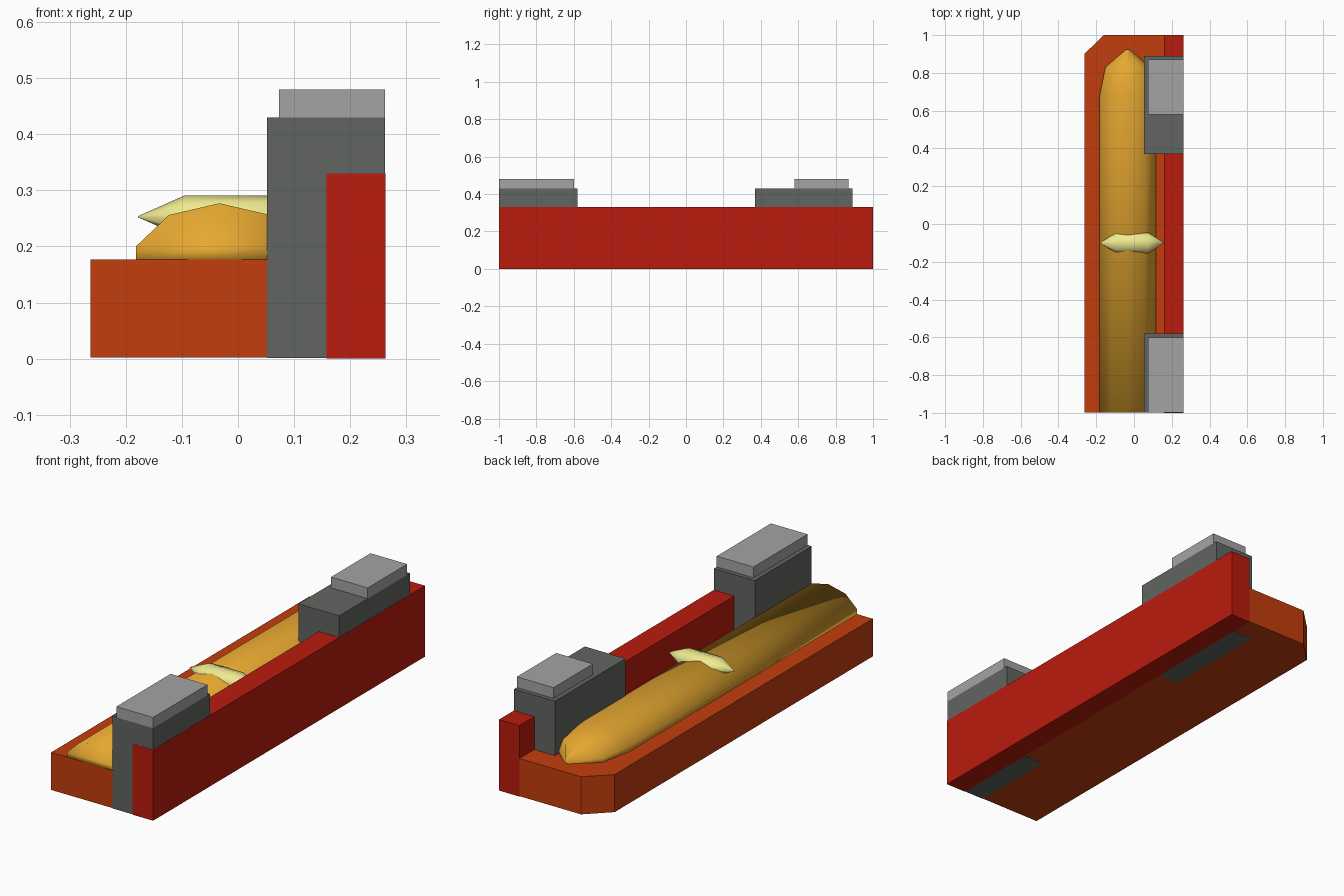
import bpy
import math

if "Cube" in bpy.data.objects:
    bpy.data.objects.remove(bpy.data.objects["Cube"])


def material(name, rgb):
    m = bpy.data.materials.new(name)
    m.diffuse_color = (*rgb, 1)
    m.use_nodes = True
    m.node_tree.nodes["Principled BSDF"].inputs["Base Color"].default_value = m.diffuse_color
    return m


RED = material("red", (0.49, 0.011, 0.004))
ORANGE = material("orange", (0.54, 0.047, 0.004))
GOLD = material("gold", (0.79, 0.39, 0.03))
CREAM = material("cream", (0.87, 0.83, 0.28))
DARK = material("dark_grey", (0.12, 0.13, 0.12))
LIGHT = material("light_grey", (0.37, 0.37, 0.37))


def make(name, verts, faces, mat, smooth=False):
    me = bpy.data.meshes.new(name)
    me.from_pydata(verts, [], faces)
    me.materials.append(mat)
    for p in me.polygons:
        p.use_smooth = smooth
    ob = bpy.data.objects.new(name, me)
    bpy.context.collection.objects.link(ob)
    return ob


def loft(name, rings, mat, smooth=False):
    """Skin equal-sized closed rings and cap both ends."""
    n = len(rings[0])
    faces = [(i * n + j, i * n + (j + 1) % n, (i + 1) * n + (j + 1) % n, (i + 1) * n + j)
             for i in range(len(rings) - 1) for j in range(n)]
    last = (len(rings) - 1) * n
    faces += [tuple(range(n))[::-1], tuple(range(last, last + n))]
    return make(name, [v for r in rings for v in r], faces, mat, smooth)


def prism(name, outline, z0, z1, mat):
    return loft(name, [[(x, y, z) for x, y in outline] for z in (z0, z1)], mat)


def box(name, x0, x1, y0, y1, z0, z1, mat):
    return prism(name, [(x0, y0), (x1, y0), (x1, y1), (x0, y1)], z0, z1, mat)


# Base tray with one clipped corner, and the wall beside it
prism("base", [(-0.263, -0.998), (0.158, -0.998), (0.158, 1), (-0.16, 1), (-0.263, 0.9)],
      0.002, 0.177, ORANGE)
box("side_wall", 0.158, 0.263, -1, 1, 0, 0.33, RED)

# Grey blocks with lighter caps
for name, y0, y1, c0, c1 in (("front", -0.999, -0.58, -0.999, -0.6),
                             ("back", 0.37, 0.89, 0.58, 0.87)):
    box(name + "_block", 0.052, 0.262, y0, y1, 0.001, 0.43, DARK)
    box(name + "_cap", 0.073, 0.262, c0, c1, 0.43, 0.48, LIGHT)

# Long rounded mound, closing to a nose at the back
profile = [(0.149, 0.17), (0.149, 0.2), (0.09, 0.256), (0, 0.277),
           (-0.09, 0.256), (-0.149, 0.2), (-0.149, 0.17)]
stations = [(-0.998, 1, 1), (0.68, 1, 1), (0.83, 0.8, 0.86), (0.925, 0.06, 0.3)]
loft("mound", [[(-0.033 + x * sx, y, 0.17 + (z - 0.17) * sz) for x, z in reversed(profile)]
               for y, sx, sz in stations], GOLD, True)

# Spindle lying across the mound
spindle = []
for x, s in ((-0.178, 0.03), (-0.095, 1), (0.075, 1), (0.158, 0.03)):
    spindle.append([(x, -0.1 + 0.055 * s * math.cos(a), 0.253 + 0.038 * s * math.sin(a))
                    for a in (k * math.pi / 4 for k in range(8))])
loft("cross_spindle", spindle, CREAM, True)
